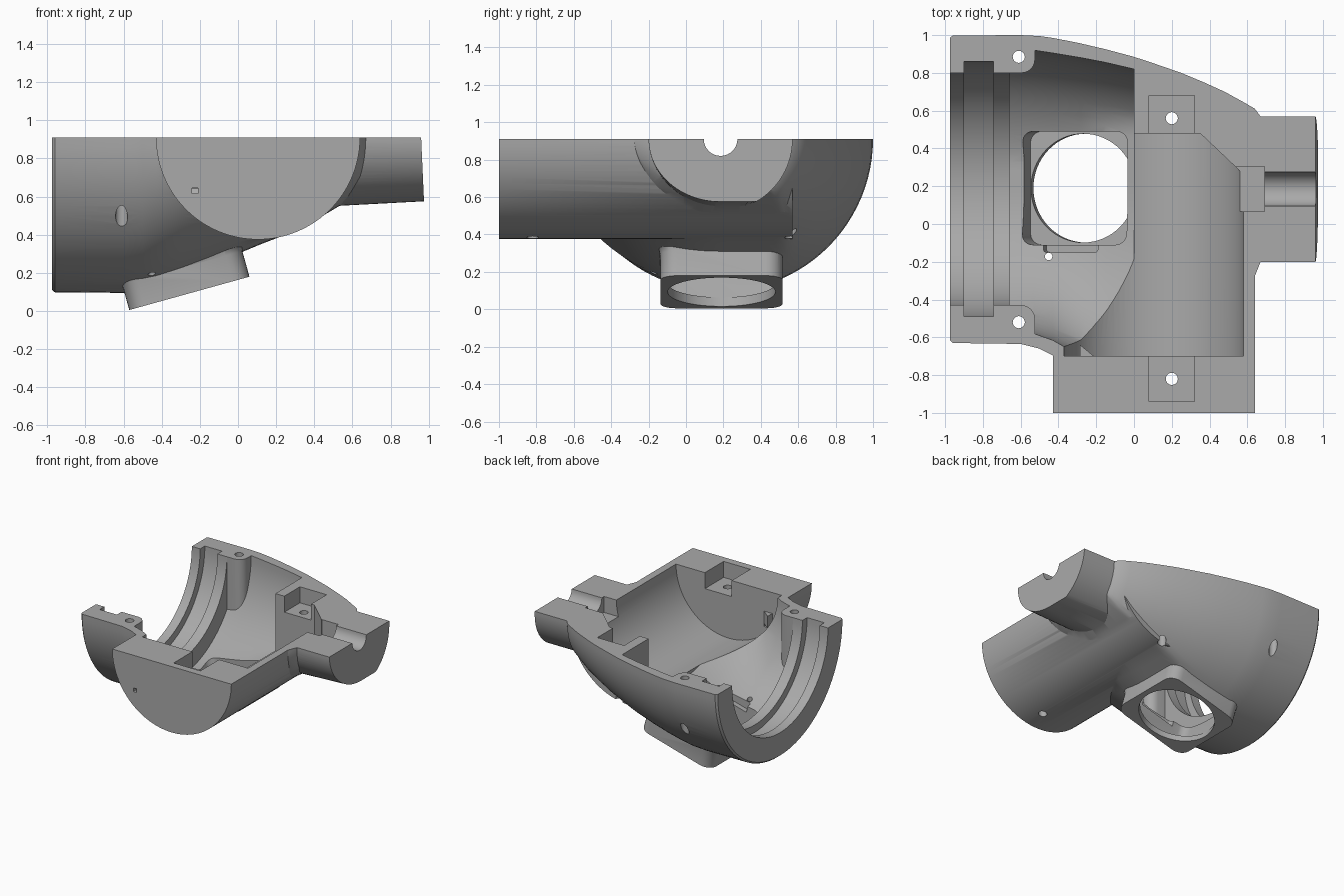
import bpy, bmesh, math
from mathutils import Matrix, Vector

if "Cube" in bpy.data.objects:
    bpy.data.objects.remove(bpy.data.objects["Cube"])

TOP, MID = 0.91, 0.185          # split plane height, main axis y
grey = bpy.data.materials.new("cast grey")
grey.use_nodes = True
grey.diffuse_color = (0.4, 0.4, 0.4, 1)
grey.node_tree.nodes["Principled BSDF"].inputs["Base Color"].default_value = (0.4, 0.4, 0.4, 1)


def skin(name, rings, matrix=None):
    """Closed solid through a list of equal-length rings."""
    bm = bmesh.new()
    vs = [[bm.verts.new(p) for p in r] for r in rings]
    n = len(vs[0])
    for a, b in zip(vs, vs[1:]):
        for i in range(n):
            j = (i + 1) % n
            bm.faces.new((a[i], a[j], b[j], b[i]))
    bm.faces.new(vs[0])
    bm.faces.new(vs[-1])
    if matrix:
        bm.transform(matrix)
    bmesh.ops.recalc_face_normals(bm, faces=bm.faces)
    me = bpy.data.meshes.new(name)
    bm.to_mesh(me)
    bm.free()
    me.materials.append(grey)
    ob = bpy.data.objects.new(name, me)
    bpy.context.scene.collection.objects.link(ob)
    return ob


def prism(name, pts, d0, d1, axis="Z", matrix=None):
    place = {"X": lambda u, v, d: (d, u, v), "Y": lambda u, v, d: (u, d, v),
             "Z": lambda u, v, d: (u, v, d)}[axis]
    return skin(name, [[place(u, v, d) for u, v in pts] for d in (d0, d1)], matrix)


def circle(u, v, r, n=64):
    return [(u + r * math.cos(2 * math.pi * i / n), v + r * math.sin(2 * math.pi * i / n))
            for i in range(n)]


def rect(u0, u1, v0, v1, r=0.0):
    if r == 0:
        return [(u0, v0), (u1, v0), (u1, v1), (u0, v1)]
    pts = []
    for k, (u, v) in enumerate(((u1 - r, v1 - r), (u0 + r, v1 - r), (u0 + r, v0 + r), (u1 - r, v0 + r))):
        for s in range(7):
            a = math.radians(90 * k + 15 * s)
            pts.append((u + r * math.cos(a), v + r * math.sin(a)))
    return pts


def loft(name, sections, n=96, shear=0.0):
    """Sections (x, back radius, front radius, depth) around the main axis."""
    rings = []
    for x, back, front, depth in sections:
        ring = []
        for i in range(n):
            a = 2 * math.pi * i / n
            c, s = math.cos(a), math.sin(a)
            if c > 0:            # round back, flattened underneath
                z = max(-depth, min(depth, back * s))
                y = back * c
            else:
                z, y = depth * s, front * c
            ring.append((x - shear * z, MID + y, TOP + z))
        rings.append(ring)
    return skin(name, rings)


def boolean(target, tool, op="DIFFERENCE"):
    m = target.modifiers.new("cut", "BOOLEAN")
    m.operation, m.object, m.solver = op, tool, "EXACT"
    bpy.context.view_layer.objects.active = target
    bpy.ops.object.modifier_apply(modifier=m.name)
    bpy.data.objects.remove(tool)


# ---- outer solids
housing = loft("housing_shell", [
    (-.975, .80, .80, .80), (-.96, .813, .815, .812), (-.6, .815, .82, .815),
    (-.5, .81, .845, .80), (-.43, .80, .88, .78), (-.3, .775, .885, .735),
    (-.15, .74, .885, .675), (0, .70, .885, .61), (.12, .66, .86, .56),
    (.25, .615, .80, .51), (.37, .565, .72, .455), (.48, .515, .62, .39),
    (.58, .46, .52, .33), (.64, .425, .46, .28), (.67, .385, .385, .24)])
boolean(housing, prism("side_barrel", circle(.105, TOP, .535, 96), -1, .57, "Y"), "UNION")
boolean(housing, loft("shaft_boss", [(.3, .385, .385, .37), (.96, .385, .385, .335)],
                      shear=.045), "UNION")

# tilted square socket underneath
tilt = Matrix.Translation((-.255, .19, .0925)) @ Matrix.Rotation(math.radians(-15.5), 4, "Y")
neck = [(0, .327), (.14, .327), (.165, .333), (.19, .35), (.22, .385), (.3, .385)]
boolean(housing, skin("socket", [[(u, v, d) for u, v in rect(-h, h, -h, h, .09)]
                                 for d, h in neck], tilt), "UNION")

# ---- hollow interior
cavity = loft("cavity", [
    (-.66, .75, .76, .735), (-.53, .735, .765, .715), (-.43, .72, .80, .69),
    (-.28, .695, .885, .645), (-.15, .67, .885, .59), (0, .635, .885, .51)])
boolean(cavity, prism("front_limit", rect(-1, 1, -1.5, -.70), 0, 2))
for y0, y1 in ((.80, 1.2), (-.9, -.43)):                     # screw posts stay solid
    boolean(cavity, prism("post", rect(-.9, -.525, y0, y1, .07), -.2, 2))
boolean(housing, cavity)

bay = prism("barrel_bay", circle(.105, TOP, .475, 96), -.70, .48, "Y")
boolean(bay, prism("corner", [(.35, .48), (.572, .27), (.8, .27), (.8, .6), (.35, .6)], 0, 2))
boolean(housing, bay)

cutters = [
    ("mouth", circle(MID, TOP, .615, 96), -1.1, -.64, "X"),
    ("ring_groove", circle(MID, TOP, .675, 96), -.90, -.745, "X"),
    ("shaft_channel", circle(MID, TOP, .09, 32), .5, 1.1, "X"),
    ("seal_recess", rect(.065, .305, TOP - .13, 1.2), .54, .69, "X"),
    ("back_pocket", rect(.08, .32, .46, .68), TOP - .13, 1.2, "Z"),
    ("front_pocket", rect(.08, .32, -.94, -.68), TOP - .13, 1.2, "Z"),
    ("vent", rect(-.24, -.21, .615, .645), -1.1, -.6, "Y"),
    ("drain", circle(-.452, -.172, .02, 16), 0, .6, "Z"),
]
for x, y in ((-.61, .885), (-.61, -.52), (.2, .56), (.2, -.82)):
    cutters.append(("screw_hole", circle(x, y, .032, 24), -.1, 1.2, "Z"))
for c in cutters:
    boolean(housing, prism(*c))

# socket bore, its square seat and the small drain slot
boolean(housing, prism("socket_bore", circle(0, 0, .288, 64), -.1, .3, "Z", tilt))
boolean(housing, prism("socket_seat", rect(-.29, .29, -.3, .3, .06), .05, .48, "Z", tilt))
boolean(housing, prism("drain_slot", rect(-.17, .13, -.34, -.28, .02), .17, .4, "Z", tilt))

# small wedge behind the vent
boolean(housing, prism("vent_wedge", [(-.285, -.64), (-.285, -.71), (-.2, -.71)], .64, .74), "UNION")

# flat split face
boolean(housing, prism("split_cut", rect(-2, 2, -2, 2), TOP, 3))

bpy.ops.object.select_all(action="DESELECT")
housing.select_set(True)
bpy.context.view_layer.objects.active = housing
bpy.ops.object.shade_smooth_by_angle(angle=math.radians(28))
